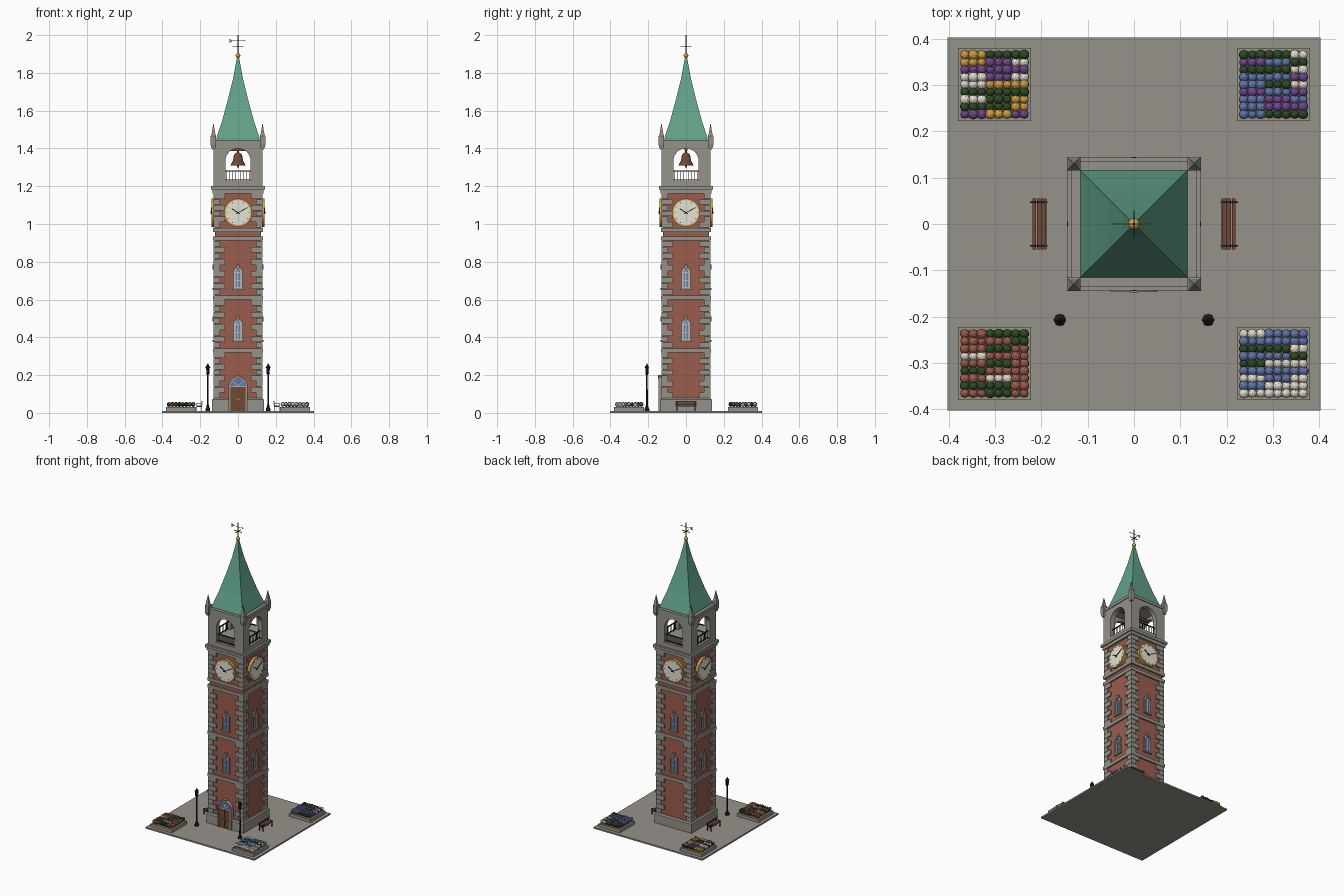
import bpy, bmesh, math, random
from mathutils import Matrix, Vector

cube = bpy.data.objects.get("Cube")
if cube:
    bpy.data.objects.remove(cube)
random.seed(4)


def material(name, r, g, b):
    m = bpy.data.materials.new(name)
    m.use_nodes = True
    m.diffuse_color = (r, g, b, 1)
    m.node_tree.nodes["Principled BSDF"].inputs["Base Color"].default_value = (r, g, b, 1)
    return m


STONE = material("stone", .30, .29, .25)
BRICK = material("brick", .33, .11, .075)
COPPER = material("copper green", .12, .36, .25)
GOLD = material("gold", .62, .36, .06)
WHITE = material("ivory", .78, .75, .66)
BLACK = material("black iron", .015, .015, .018)
BROWN = material("wood and bronze", .17, .065, .035)
LEAF = material("leaf green", .025, .075, .02)
BLUE = material("blue", .12, .19, .42)
PURPLE = material("purple", .16, .07, .28)


# Shape helpers: each adds to a bmesh
def box(bm, x0, x1, y0, y1, z0, z1):
    size = Matrix.Diagonal((x1 - x0, y1 - y0, z1 - z0, 1))
    mid = Matrix.Translation(((x0 + x1) / 2, (y0 + y1) / 2, (z0 + z1) / 2))
    bmesh.ops.create_cube(bm, size=1, matrix=mid @ size)


def slab(bm, half, z0, z1):
    box(bm, -half, half, -half, half, z0, z1)


def prism(bm, outline, y0, y1):
    face = bm.faces.new([bm.verts.new((x, y0, z)) for x, z in outline])
    out = bmesh.ops.extrude_face_region(bm, geom=[face], use_keep_orig=True)
    for v in out["geom"]:
        if isinstance(v, bmesh.types.BMVert):
            v.co.y = y1


def lathe(bm, profile, n, x=0, y=0, turn=0):
    rings = []
    for r, z in profile:
        r = max(r, .0001)
        rings.append([bm.verts.new((x + r * math.cos(turn + math.tau * i / n),
                                    y + r * math.sin(turn + math.tau * i / n), z)) for i in range(n)])
    for a, b in zip(rings, rings[1:]):
        for i in range(n):
            bm.faces.new((a[i], a[i - 1], b[i - 1], b[i]))
    bm.faces.new(rings[0])
    bm.faces.new(rings[-1])


def square(bm, profile, x=0, y=0):
    lathe(bm, [(r * math.sqrt(2), z) for r, z in profile], 4, x, y, math.pi / 4)


def arc(r, z, a0=0, a1=math.pi, n=14):
    return [(r * math.cos(a0 + (a1 - a0) * i / n), z + r * math.sin(a0 + (a1 - a0) * i / n)) for i in range(n + 1)]


def arch(half, z0, spring):
    return [(-half, z0), (half, z0)] + arc(half, spring)


def horseshoe(inner, outer, z0, spring):
    return ([(outer, z0)] + arc(outer, spring) + [(-outer, z0), (-inner, z0)]
            + arc(inner, spring)[::-1] + [(inner, z0)])


def bar(x, z, angle, start, end, w):
    # Thin strip in the front plane, measured clockwise from straight up
    d = Vector((math.sin(angle), math.cos(angle)))
    s, c = Vector((d.y, -d.x)) * w, Vector((x, z))
    return [tuple(p) for p in (c + d * start - s, c + d * start + s, c + d * end + s, c + d * end - s)]


def part(name, mat, fill, sides=1, smooth=False):
    bm = bmesh.new()
    fill(bm)
    base = bm.verts[:] + bm.edges[:] + bm.faces[:]
    for k in range(1, sides):
        dup = bmesh.ops.duplicate(bm, geom=base)["geom"]
        bmesh.ops.rotate(bm, verts=[v for v in dup if isinstance(v, bmesh.types.BMVert)],
                         cent=(0, 0, 0), matrix=Matrix.Rotation(k * math.pi / 2, 3, 'Z'))
    bmesh.ops.recalc_face_normals(bm, faces=bm.faces)
    me = bpy.data.meshes.new(name)
    bm.to_mesh(me)
    bm.free()
    me.materials.append(mat)
    ob = bpy.data.objects.new(name, me)
    bpy.context.collection.objects.link(ob)
    if smooth:
        bpy.ops.object.select_all(action='DESELECT')
        ob.select_set(True)
        bpy.context.view_layer.objects.active = ob
        bpy.ops.object.shade_smooth_by_angle(angle=math.radians(40))
    return ob


def many(*calls):
    return lambda bm: [f(bm, *args) for f, *args in calls]


# Ground and tower shaft
part("plaza", STONE, many((slab, .402, 0, .01)))
part("plinth", STONE, many((square, [(.137, .01), (.137, .07), (.13, .078)])))
part("brick_shaft", BRICK, many((slab, .122, .07, 1.17)))
part("string_courses", STONE, many(*[(slab, .133, z, z + .022) for z in (.32, .6, .912, .958)]))
part("clock_cornice", STONE, many((slab, .136, 1.162, 1.182), (slab, .144, 1.182, 1.2)))


def quoins(bm):
    for z0, z1 in ((.078, .32), (.342, .6), (.622, .912), (.98, 1.162)):
        n = round((z1 - z0) / .031)
        h = (z1 - z0) / n
        for i in range(n):
            a, b = (.06, .035) if i % 2 else (.035, .06)
            for sx in (-1, 1):
                for sy in (-1, 1):
                    xs, ys = sorted((sx * .13, sx * (.13 - a))), sorted((sy * .13, sy * (.13 - b)))
                    box(bm, *xs, *ys, z0 + i * h + .001, z0 + (i + 1) * h - .001)


part("corner_quoins", STONE, quoins)

# Arched windows, two per side
for label, z in (("lower", .385), ("upper", .66)):
    part(label + "_window_surrounds", STONE, many(
        (prism, horseshoe(.018, .027, z, z + .085), -.12, -.131),
        (box, -.031, .031, -.134, -.12, z - .01, z),
        (prism, [(-.005, z + .1), (.005, z + .1), (.008, z + .125), (-.008, z + .125)], -.12, -.135)), 4)
    part(label + "_window_glass", BLUE, many((prism, arch(.018, z, z + .085), -.12, -.1245)), 4)
    part(label + "_window_bars", WHITE, many(
        (prism, horseshoe(.0145, .019, z, z + .085), -.12, -.128),
        (box, -.0015, .0015, -.127, -.12, z, z + .1),
        *[(box, -.017, .017, -.127, -.12, z + d, z + d + .003) for d in (0, .04, .082)]), 4)

# Front door
part("door_surround", STONE, many(
    (prism, horseshoe(.041, .051, .01, .142), -.12, -.146),
    (prism, [(-.006, .18), (.006, .18), (.009, .2), (-.009, .2)], -.12, -.149)))
part("door_leaves", BROWN, many((box, -.041, -.0008, -.14, -.12, .01, .138), (box, .0008, .041, -.14, -.12, .01, .138),
     *[(box, x - .012, x + .012, -.142, -.13, z, z + .045) for x in (-.021, .021) for z in (.022, .08)]))
part("door_handles", GOLD, many(*[(box, x - .002, x + .002, -.145, -.138, .068, .076) for x in (-.005, .005)]))
part("fanlight_glass", BLUE, many((prism, arch(.041, .14, .142), -.12, -.139)))
part("fanlight_bars", WHITE, many((box, -.041, .041, -.143, -.12, .136, .141),
     *[(prism, bar(0, .141, a, 0, .041, .001), -.13, -.141) for a in (-.8, 0, .8)]))

# Clock on every side
CZ = 1.06
part("clock_rims", GOLD, many((prism, arc(.075, CZ, 0, math.tau, 40)[:-1], -.12, -.139)), 4)
part("clock_faces", WHITE, many((prism, arc(.067, CZ, 0, math.tau, 40)[:-1], -.13, -.1405)), 4)
part("clock_hands", BLACK, many(
    (prism, bar(0, CZ, math.radians(-57), -.01, .04, .0028), -.139, -.143),
    (prism, bar(0, CZ, math.radians(62), -.01, .056, .002), -.139, -.144),
    (prism, arc(.005, CZ, 0, math.tau, 12)[:-1], -.139, -.145),
    *[(prism, bar(0, CZ, math.tau * i / 12, .057, .064, .0013), -.139, -.1415) for i in range(12)]), 4)

# Open belfry
W = .131
part("belfry_walls", STONE, many((prism, [(-W, 1.2), (-.067, 1.2)] + arc(.067, 1.333)[::-1]
     + [(.067, 1.2), (W, 1.2), (W, 1.43), (-W, 1.43)], -W, -.1)), 4)
part("belfry_floor_and_ceiling", STONE, many((slab, .13, 1.2, 1.23), (slab, .13, 1.412, 1.43), (slab, .136, 1.428, 1.446)))
part("belfry_railings", BLACK, many((box, -.067, .067, -.119, -.113, 1.278, 1.284),
     (box, -.067, .067, -.118, -.114, 1.236, 1.239),
     *[(box, x * .0148 - .0012, x * .0148 + .0012, -.1172, -.1148, 1.23, 1.28) for x in range(-4, 5)]), 4)
part("bell", BROWN, many((lathe, [(.03, 1.315), (.039, 1.309), (.038, 1.316), (.029, 1.33), (.024, 1.35),
     (.022, 1.364), (.015, 1.374), (.005, 1.378), (.005, 1.39)], 24), (lathe, [(.006, 1.3), (.006, 1.32)], 10)), smooth=True)
part("bell_beam", BROWN, many((box, -.105, .105, -.008, .008, 1.386, 1.4)))
part("corner_pinnacles", STONE, many((square, [(.008, 1.395), (.0145, 1.42), (.0145, 1.465), (.011, 1.47), (0, 1.535)], .13, .13)), 4)

# Spire and weather vane
part("spire_roof", COPPER, many((square, [(.115, 1.446), (.115, 1.452), (.083, 1.55), (.053, 1.66), (.026, 1.77), (.005, 1.885)])))
part("spire_ball", GOLD, many((lathe, [(abs(math.cos(t)) * .0125, 1.892 + math.sin(t) * .0125)
     for t in [math.pi * (i / 8 - .5) for i in range(9)]], 16)), smooth=True)
part("vane_rod", BLACK, many((lathe, [(.0025, 1.9), (.0018, 2)], 8), (box, -.029, .029, -.0015, .0015, 1.938, 1.941),
     (box, -.0015, .0015, -.029, .029, 1.938, 1.941)))
part("vane_arrow", GOLD, many((box, -.045, .038, -.001, .001, 1.969, 1.971),
     (prism, [(-.046, 1.958), (-.028, 1.97), (-.046, 1.982)], -.001, .001),
     (prism, [(.032, 1.966), (.04, 1.97), (.032, 1.974)], -.001, .001)))

# Street lamps
for side, x in (("left", .16), ("right", -.16)):
    part(side + "_lamp_post", BLACK, many((lathe, [(.013, .01), (.013, .02), (.008, .03), (.005, .045), (.004, .2),
         (.008, .207), (.009, .212)], 8, x, -.207), (lathe, [(.009, .238), (.014, .241), (.006, .252), (.002, .262)], 6, x, -.207),
         *[(box, x + sx - .001, x + sx + .001, -.207 + sy - .001, -.207 + sy + .001, .21, .24)
           for sx in (-.007, .007) for sy in (-.007, .007)]))
    part(side + "_lamp_lantern", BLACK, many((lathe, [(.006, .21), (.0095, .24)], 6, x, -.207)))

# Benches facing away from the tower
for side, s in (("left", 1), ("right", -1)):
    def plank(bm, x0, x1, y, z0, z1):
        box(bm, *sorted((s * x0, s * x1)), -y, y, z0, z1)

    def frames(bm):
        for y in (-.047, .047):
            for x0, x1, z0, z1 in ((.19, .193, .01, .062), (.216, .219, .01, .05), (.187, .224, .047, .05), (.19, .219, .032, .035)):
                box(bm, *sorted((s * x0, s * x1)), y - .002, y + .002, z0, z1)

    part(side + "_bench_slats", BROWN, many(*[(plank, x, x + .0075, .055, .035, .039) for x in (.193, .202, .211)],
         *[(plank, .1885, .192, .055, z, z + .008) for z in (.043, .054)]))
    part(side + "_bench_frames", BLACK, frames)

# Flower beds: clumps of planting in rows
BEDS = (("front_right", -1, -1, (BRICK, BRICK, LEAF, BRICK, WHITE)), ("front_left", 1, -1, (WHITE, LEAF, WHITE, BLUE)),
        ("back_right", -1, 1, (PURPLE, LEAF, GOLD, WHITE)), ("back_left", 1, 1, (BLUE, PURPLE, LEAF, WHITE)))
for name, sx, sy, palette in BEDS:
    cx, cy, R, I = sx * .301, sy * .301, .079, .072
    part(name + "_bed_curb", STONE, many((box, cx - R, cx + R, cy - R, cy - I, .01, .03), (box, cx - R, cx + R, cy + I, cy + R, .01, .03),
         (box, cx - R, cx - I, cy - I, cy + I, .01, .03), (box, cx + I, cx + R, cy - I, cy + I, .01, .03)))
    part(name + "_bed_soil", BROWN, many((box, cx - I, cx + I, cy - I, cy + I, .01, .027)))

    def flowers(bm):
        for row in range(9):
            for col in range(8):
                if col % 3 == 0:
                    pick = random.randrange(len(palette))
                r = random.uniform(.0095, .0115)
                spot = Vector((cx + (col - 3.5) * .0183, cy + (row - 4) * .016, random.uniform(.042, .047)))
                ball = bmesh.ops.create_icosphere(bm, subdivisions=2, radius=r, matrix=Matrix.Translation(spot))
                for f in {f for v in ball["verts"] for f in v.link_faces}:
                    f.material_index = pick

    plants = part(name + "_bed_flowers", palette[0], flowers)
    for mat in palette[1:]:
        plants.data.materials.append(mat)
